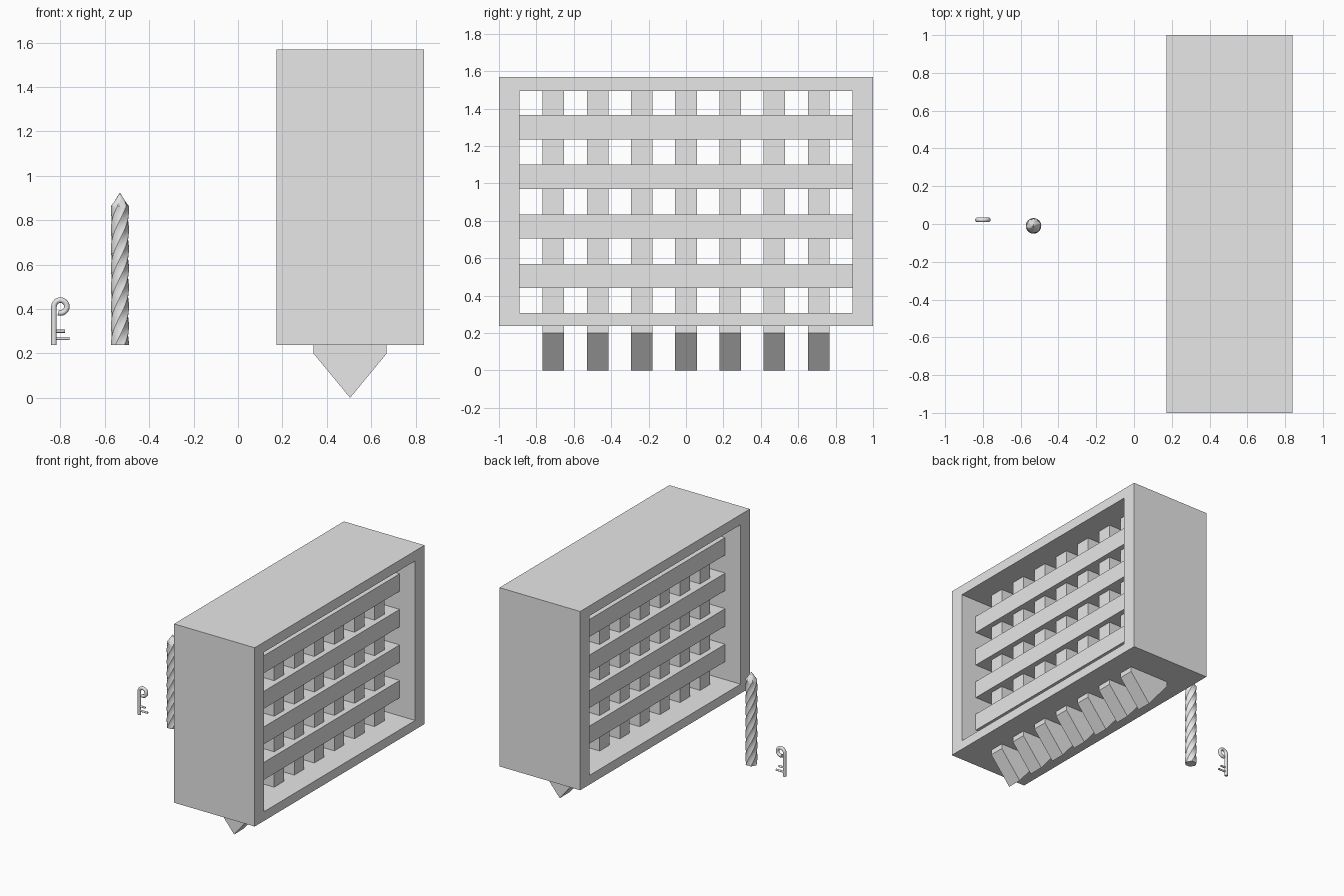
import bpy
import bmesh
from math import sin, cos, pi, radians

if "Cube" in bpy.data.objects:
    bpy.data.objects.remove(bpy.data.objects["Cube"], do_unlink=True)

GREY = (0.8, 0.8, 0.8, 1)
grey = bpy.data.materials.new("plain grey")
grey.use_nodes = True
grey.diffuse_color = GREY
grey.node_tree.nodes["Principled BSDF"].inputs["Base Color"].default_value = GREY

GATE_X = 0.505
BASE_Z = 0.237


def finish(name, bm, smooth=None):
    bmesh.ops.recalc_face_normals(bm, faces=bm.faces)
    mesh = bpy.data.meshes.new(name)
    bm.to_mesh(mesh)
    bm.free()
    obj = bpy.data.objects.new(name, mesh)
    bpy.context.collection.objects.link(obj)
    mesh.materials.append(grey)
    if smooth:
        bpy.ops.object.select_all(action="DESELECT")
        obj.select_set(True)
        bpy.context.view_layer.objects.active = obj
        bpy.ops.object.shade_smooth_by_angle(angle=radians(smooth))
    return obj


def extrude(bm, points, offset):
    """Solid made by pushing a flat outline along an offset."""
    face = bm.faces.new([bm.verts.new(p) for p in points])
    moved = bmesh.ops.extrude_face_region(bm, geom=[face], use_keep_orig=True)
    verts = [v for v in moved["geom"] if isinstance(v, bmesh.types.BMVert)]
    bmesh.ops.translate(bm, vec=offset, verts=verts)


def rings_to_solid(bm, rings):
    """Skin a list of equal point rings and cap both ends."""
    loops = [[bm.verts.new(p) for p in ring] for ring in rings]
    n = len(loops[0])
    for a, b in zip(loops, loops[1:]):
        for i in range(n):
            j = (i + 1) % n
            bm.faces.new((a[i], a[j], b[j], b[i]))
    bm.faces.new(loops[0])
    bm.faces.new(loops[-1])


# Gate frame: a deep rectangular surround with an open middle
def rectangle(x, y, z0, z1):
    return [(x, -y, z0), (x, y, z0), (x, y, z1), (x, -y, z1)]


bm = bmesh.new()
x0, x1 = 0.173, 0.838
loops = [[bm.verts.new(p) for p in r] for r in (
    rectangle(x0, 1, BASE_Z, 1.57), rectangle(x1, 1, BASE_Z, 1.57),
    rectangle(x1, 0.89, 0.306, 1.495), rectangle(x0, 0.89, 0.306, 1.495))]
for k in range(4):
    a, b = loops[k], loops[(k + 1) % 4]
    for i in range(4):
        j = (i + 1) % 4
        bm.faces.new((a[i], a[j], b[j], b[i]))
finish("gate_frame", bm)

# Upright bars with wedge points below the frame
outline = [(-0.165, 1.495), (-0.165, 0.2), (0, 0), (0.165, 0.2), (0.165, 1.495)]
for k in range(7):
    y = (k - 3) * 0.2365 - 0.0575
    bm = bmesh.new()
    extrude(bm, [(GATE_X + x, y, z) for x, z in outline], (0, 0.115, 0))
    finish(f"upright_bar_{k + 1}", bm)

# Cross bars, slightly deeper than the uprights
for k in range(4):
    z = 0.44 + k * 0.265
    bm = bmesh.new()
    extrude(bm, rectangle(GATE_X - 0.205, 0.89, z, z + 0.13), (0.41, 0, 0))
    finish(f"cross_bar_{k + 1}", bm)

# Twisted post with a pointed top
LOBES, STEPS = 6, 48


def post_ring(z, scale=1.0):
    ring = []
    for i in range(LOBES * 4):
        a = 2 * pi * i / (LOBES * 4)
        r = (0.0385 + 0.0025 * cos(LOBES * a)) * scale
        turn = a + (z - BASE_Z) * 2 * pi / 0.52
        ring.append((-0.532 + r * cos(turn), -0.01 + r * sin(turn), z))
    return ring


bm = bmesh.new()
rings = [post_ring(BASE_Z + 0.628 * s / STEPS) for s in range(STEPS + 1)]
rings += [post_ring(0.895, 0.5), post_ring(0.922, 0.04)]
rings_to_solid(bm, rings)
finish("twisted_post", bm, 35)


# Key: a round rod curled into a loop, with two teeth
def rod(name, path, radius, sides=12):
    """Round rod along a path in the xz plane."""
    rings = []
    for k, (x, z) in enumerate(path):
        p, q = path[max(k - 1, 0)], path[min(k + 1, len(path) - 1)]
        dx, dz = q[0] - p[0], q[1] - p[1]
        length = (dx * dx + dz * dz) ** 0.5
        nx, nz = -dz / length, dx / length
        ring = []
        for i in range(sides):
            a = 2 * pi * i / sides
            c = radius * cos(a)
            ring.append((x + c * nx, 0.022 + radius * sin(a), z + c * nz))
        rings.append(ring)
    bm = bmesh.new()
    rings_to_solid(bm, rings)
    finish(name, bm, 40)


curl = [radians(180 - 290 * k / 24) for k in range(25)]
shaft = [(-0.829, BASE_Z), (-0.829, 0.39)]
rod("key_shaft_and_loop",
    shaft + [(-0.8 + 0.029 * cos(a), 0.411 + 0.029 * sin(a)) for a in curl], 0.0125)
rod("key_upper_tooth", [(-0.829, 0.3), (-0.78, 0.3)], 0.007)
rod("key_lower_tooth", [(-0.829, 0.267), (-0.76, 0.267)], 0.007)
